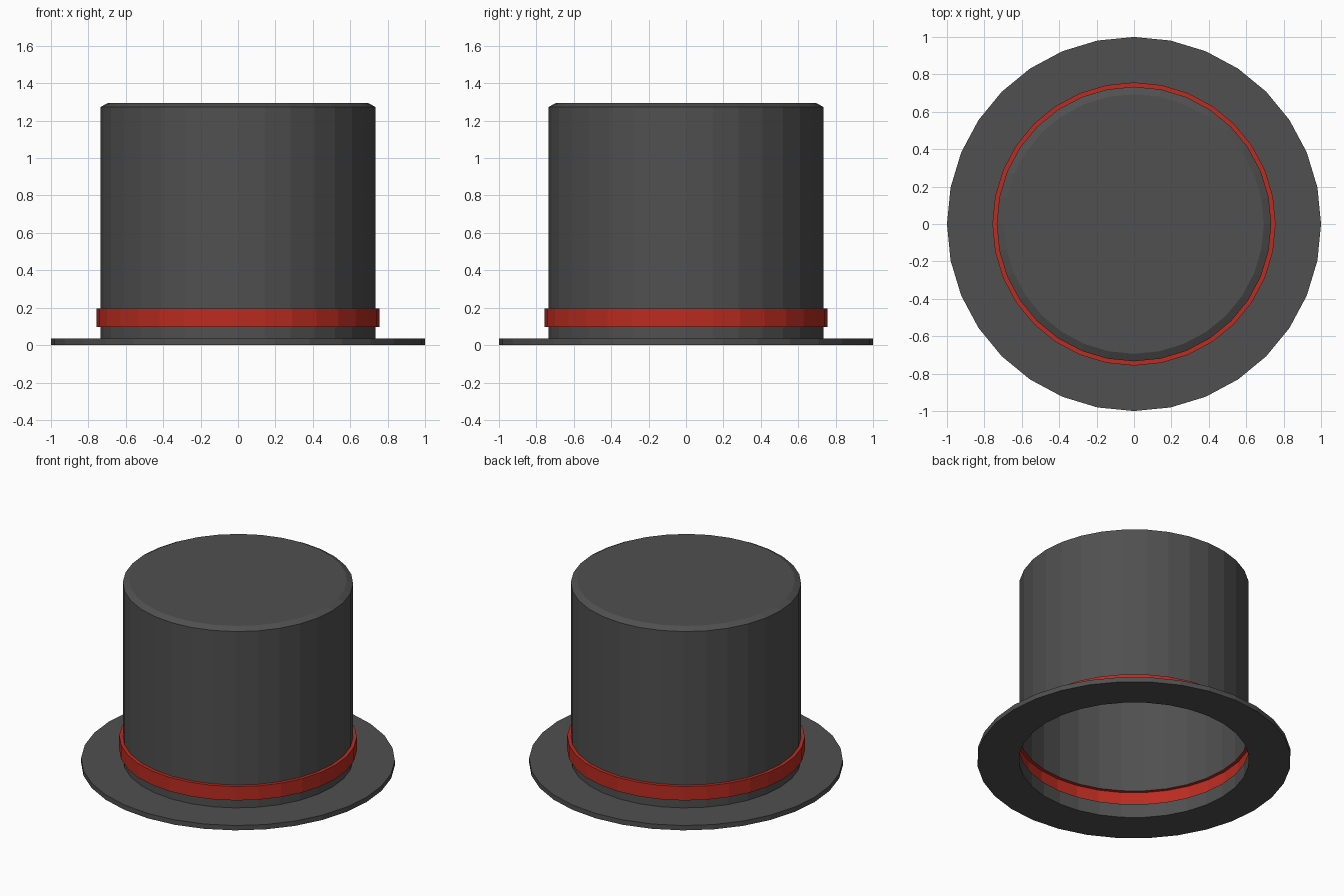
import bpy, bmesh
from math import sin, cos, pi

if "Cube" in bpy.data.objects:
    bpy.data.objects.remove(bpy.data.objects["Cube"])

SIDES = 32


def material(name, color):
    m = bpy.data.materials.new(name)
    m.diffuse_color = color
    m.use_nodes = True
    m.node_tree.nodes["Principled BSDF"].inputs["Base Color"].default_value = m.diffuse_color
    return m


def lathe(name, profile, mat, closed=False, cap=False):
    """Spin an (r, z) profile, listed bottom to top on the outside, around z."""
    bm = bmesh.new()
    rings = [[bm.verts.new((r * cos(2 * pi * i / SIDES), r * sin(2 * pi * i / SIDES), z))
              for i in range(SIDES)] for r, z in profile]
    pairs = list(zip(rings, rings[1:]))
    if closed:
        pairs.append((rings[-1], rings[0]))
    for a, b in pairs:
        for i in range(SIDES):
            j = (i + 1) % SIDES
            bm.faces.new((a[i], a[j], b[j], b[i]))
    if cap:
        bm.faces.new(rings[-1])
    mesh = bpy.data.meshes.new(name)
    bm.to_mesh(mesh)
    bm.free()
    mesh.materials.append(mat)
    obj = bpy.data.objects.new(name, mesh)
    bpy.context.collection.objects.link(obj)
    return obj


felt = material("dark_felt", (0.08, 0.08, 0.08, 1))
red = material("red_ribbon", (0.5, 0.025, 0.015, 1))

R, BAND_R = 0.734, 0.757          # crown and ribbon radii
BRIM_Z, BAND_LOW, BAND_HIGH = 0.034, 0.097, 0.195

# Flat brim ring, open in the middle
lathe("brim", [(R, 0), (1, 0), (1, BRIM_Z), (R, BRIM_Z)], felt, closed=True)

# Short wall between brim and ribbon
lathe("crown_base", [(R, BRIM_Z), (R, BAND_LOW)], felt)

# Ribbon: the wall steps outward, so it is also red from inside
lathe("hat_band", [(R, BAND_LOW), (BAND_R, BAND_LOW), (BAND_R, BAND_HIGH), (R, BAND_HIGH)], red)

# Hollow crown with bevelled top
lathe("crown", [(R, BAND_HIGH), (R, 1.274), (0.694, 1.295)], felt, cap=True)
